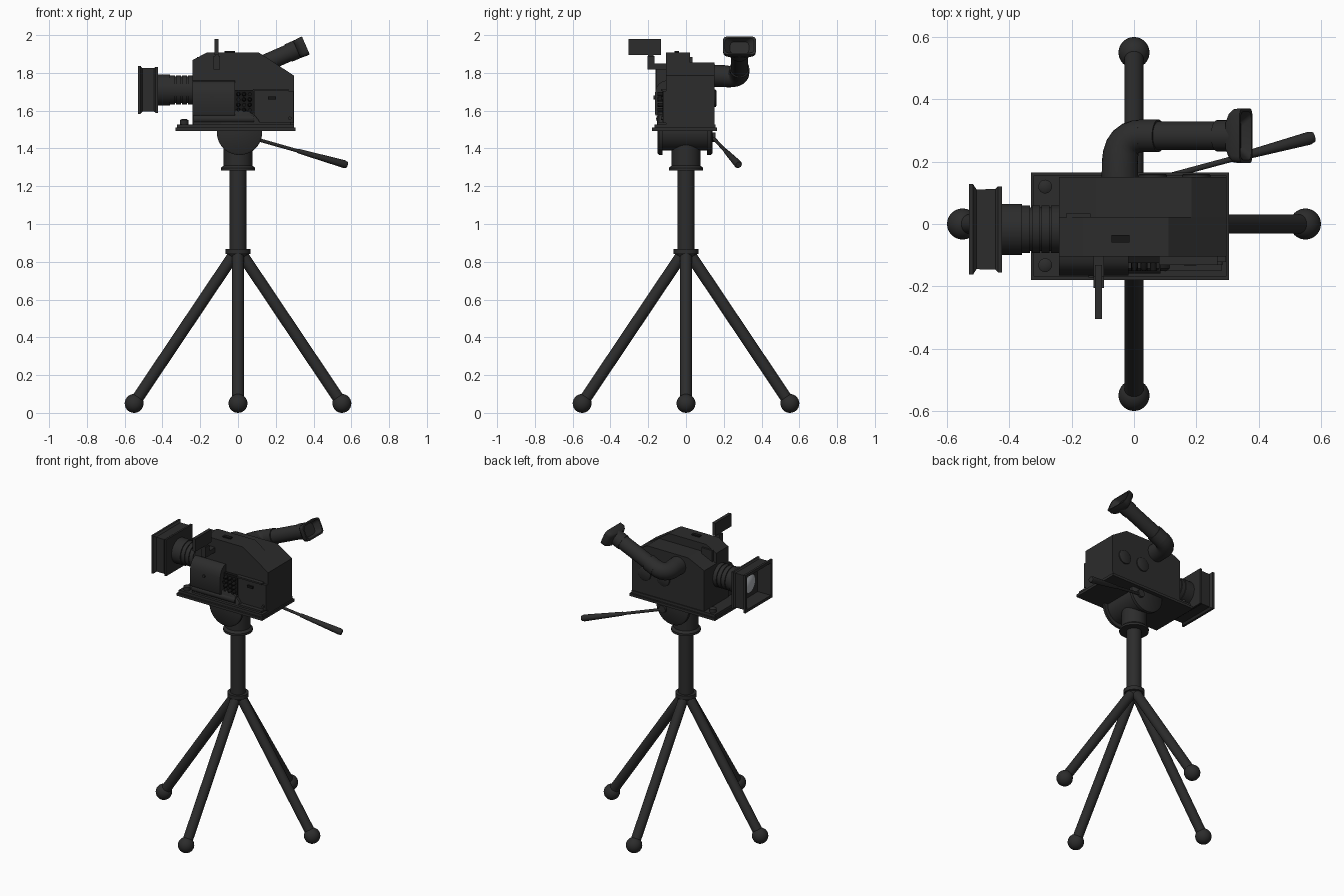
import bpy, bmesh, math
from mathutils import Vector

if "Cube" in bpy.data.objects:
    bpy.data.objects.remove(bpy.data.objects["Cube"])

dark = bpy.data.materials.new("dark_paint")
dark.diffuse_color = (0.025, 0.025, 0.025, 1)
dark.use_nodes = True
dark.node_tree.nodes["Principled BSDF"].inputs["Base Color"].default_value = dark.diffuse_color
black = bpy.data.materials.new("black_trim")
black.diffuse_color = (0.008, 0.008, 0.008, 1)
black.use_nodes = True
black.node_tree.nodes["Principled BSDF"].inputs["Base Color"].default_value = black.diffuse_color
glass = bpy.data.materials.new("lens_glass")
glass.diffuse_color = (0.45, 0.47, 0.5, 1)
glass.use_nodes = True
glass.node_tree.nodes["Principled BSDF"].inputs["Base Color"].default_value = glass.diffuse_color


def finish(name, bm, mat=dark, smooth=False, bevel=0):
    bmesh.ops.recalc_face_normals(bm, faces=bm.faces[:])
    me = bpy.data.meshes.new(name)
    bm.to_mesh(me)
    bm.free()
    ob = bpy.data.objects.new(name, me)
    bpy.context.collection.objects.link(ob)
    me.materials.append(mat)
    if bevel:
        m = ob.modifiers.new("bevel", 'BEVEL')
        m.width, m.segments = bevel, 2
    if smooth:
        bpy.ops.object.select_all(action='DESELECT')
        ob.select_set(True)
        bpy.context.view_layer.objects.active = ob
        bpy.ops.object.shade_smooth_by_angle(angle=math.radians(40))
    return ob


def loft(name, rings, cap_start=True, cap_end=True, **kw):
    """Skin a list of equal-length point rings."""
    bm = bmesh.new()
    vs = [[bm.verts.new(p) for p in r] for r in rings]
    n = len(vs[0])
    for a, b in zip(vs, vs[1:]):
        for i in range(n):
            bm.faces.new((a[i], a[(i + 1) % n], b[(i + 1) % n], b[i]))
    if cap_start:
        bm.faces.new(vs[0])
    if cap_end:
        bm.faces.new(vs[-1])
    return finish(name, bm, **kw)


def box(name, x, y, z, **kw):
    return loft(name, [[(u, y[0], z[0]), (u, y[1], z[0]), (u, y[1], z[1]), (u, y[0], z[1])] for u in x], **kw)


def prism(name, pts, axis, a, b, **kw):
    """Extrude a 2D profile along x (pts are y,z) or y (pts are x,z)."""
    place = (lambda p, t: (t, p[0], p[1])) if axis == 'x' else (lambda p, t: (p[0], t, p[1]))
    return loft(name, [[place(p, t) for p in pts] for t in (a, b)], **kw)


def lathe(name, start, direction, profile, n=24, **kw):
    """Turn (distance, radius) pairs about an axis."""
    d = Vector(direction).normalized()
    u = d.orthogonal().normalized()
    v = d.cross(u)
    rings = [[Vector(start) + d * t + (u * math.cos(k * math.tau / n) + v * math.sin(k * math.tau / n)) * r
              for k in range(n)] for t, r in profile]
    return loft(name, rings, smooth=True, **kw)


def rod(name, a, b, r, r2=None, **kw):
    d = Vector(b) - Vector(a)
    return lathe(name, a, d, [(0, r), (d.length, r2 or r)], **kw)


# Tripod legs with ball feet
for i, (sx, sy) in enumerate([(1, 0), (0, 1), (-1, 0), (0, -1)]):
    foot = (0.55 * sx, 0.55 * sy, 0.05)
    rod(f"leg_{i}", (0.01 * sx, 0.01 * sy, 0.855), foot, 0.031)
    bm = bmesh.new()
    bmesh.ops.create_uvsphere(bm, u_segments=24, v_segments=14, radius=0.05)
    bmesh.ops.translate(bm, verts=bm.verts, vec=foot)
    finish(f"foot_{i}", bm, smooth=True)

# Centre column and collars
lathe("column", (0, 0, 0), (0, 0, 1),
      [(0.825, 0.045), (0.84, 0.055), (0.842, 0.065), (0.868, 0.065), (0.868, 0.046), (1.283, 0.046),
       (1.283, 0.09), (1.297, 0.09), (1.31, 0.076), (1.46, 0.076)], n=32)

# Tilt head: drum between two discs
C = (0.008, -0.15, 1.485)
lathe("tilt_head", C, (0, 1, 0),
      [(0, 0.11), (0.008, 0.12), (0.025, 0.12), (0.025, 0.095), (0.262, 0.095), (0.262, 0.12),
       (0.282, 0.12), (0.29, 0.11)], n=40)

# Pan handle with thicker grip
lathe("pan_handle", (0.06, 0.14, 1.46), (0.52, 0.14, -0.148),
      [(0, 0.009), (0.27, 0.009), (0.28, 0.012), (0.54, 0.021), (0.555, 0.016)], n=16)
rod("handle_pivot", (0.07, 0.12, 1.46), (0.07, 0.155, 1.46), 0.025)

# Base plate
box("base_plate", (-0.33, 0.305), (-0.18, 0.165), (1.493, 1.51))
box("base_plate_upper", (-0.322, 0.297), (-0.168, 0.155), (1.51, 1.528))
for s in (1, -1):
    lathe(f"plate_knob_{s}", (-0.285, -0.006 + 0.126 * s, 1.52), (0, 0, 1),
          [(0, 0.022), (0.03, 0.022), (0.036, 0.012)])

# Camera body: tall near half, lower far half
prism("body_main", [(-0.24, 1.52), (0.297, 1.52), (0.297, 1.785), (0.11, 1.908), (-0.165, 1.908), (-0.24, 1.868)],
      'y', -0.105, 0.022)
prism("body_far_side", [(-0.24, 1.52), (0.297, 1.52), (0.297, 1.785), (0.185, 1.855), (-0.12, 1.855), (-0.24, 1.80)],
      'y', 0.022, 0.15)
box("top_button", (-0.072, -0.015), (-0.06, -0.036), (1.90, 1.916), mat=black)
box("top_ridge", (-0.218, -0.14), (0.02, 0.034), (1.78, 1.885))
for x in (0.06, 0.2):
    lathe(f"far_side_cap_{x}", (x, 0.145, 1.665), (0, 1, 0), [(0, 0.046), (0.012, 0.046), (0.016, 0.04)])

# Near side: rounded cover, rail tube and door panel
prism("side_cover", [(-0.1, 1.575), (-0.16, 1.575), (-0.165, 1.585), (-0.165, 1.69), (-0.158, 1.72),
                     (-0.143, 1.743), (-0.122, 1.757), (-0.1, 1.76)], 'x', -0.24, -0.017, smooth=True)
lathe("cover_screw", (-0.137, -0.16, 1.67), (0, -1, 0), [(0, 0.01), (0.012, 0.01)], n=12)
rod("side_rail_tube", (-0.235, -0.135, 1.557), (0.085, -0.135, 1.557), 0.023)
box("side_sill", (-0.235, 0.28), (-0.15, -0.1), (1.52, 1.54))
box("side_door", (0.085, 0.295), (-0.122, -0.1), (1.535, 1.705))
box("door_lip", (0.08, 0.268), (-0.132, -0.1), (1.705, 1.715))
box("door_latch", (0.16, 0.2), (-0.133, -0.118), (1.66, 1.675), mat=black)
lathe("door_screw", (0.275, -0.12, 1.56), (0, -1, 0), [(0, 0.009), (0.012, 0.009)], n=12)

# Connector cluster
box("connector_panel", (-0.017, 0.082), (-0.125, -0.1), (1.585, 1.71), mat=black)
for i in range(3):
    for j in range(4):
        x, z = 0.002 + 0.03 * i, 1.603 + 0.028 * j
        lathe(f"connector_{i}_{j}", (x, -0.12, z), (0, -1, 0),
              [(0, 0.011), (0.015 + 0.008 * ((i + j) % 3), 0.011), (0.03, 0.006)], n=10, mat=black)

# Side sight on its bracket
box("sight_arm", (-0.13, -0.096), (-0.205, -0.1), (1.818, 1.85))
box("sight_post", (-0.13, -0.096), (-0.205, -0.167), (1.818, 1.89))
box("sight_neck", (-0.122, -0.104), (-0.2, -0.172), (1.885, 1.91))
box("sight_plate", (-0.125, -0.103), (-0.305, -0.132), (1.895, 1.98))

# Lens barrel with ribs
LY, LZ = -0.017, 1.71
prof = [(0, 0.07)]
for k in range(4):
    t = 0.005 + k * 0.031
    prof += [(t, 0.07), (t, 0.077), (t + 0.026, 0.077), (t + 0.026, 0.07)]
prof += [(0.125, 0.082), (0.19, 0.082)]
lathe("lens_barrel", (-0.235, LY, LZ), (-1, 0, 0), prof, n=36)
lathe("lens_front", (-0.425, LY, LZ), (-1, 0, 0), [(0, 0.07), (0.03, 0.07), (0.036, 0.06)], n=32)
lathe("lens_glass", (-0.456, LY, LZ), (-1, 0, 0), [(0, 0.058), (0.008, 0.058), (0.016, 0.04), (0.02, 0.015)],
      n=32, mat=glass)


def rect(x, hy, hz):
    return [(x, LY + a * hy, LZ + b * hz) for a, b in ((-1, -1), (1, -1), (1, 1), (-1, 1))]


# Square lens hood, hollow at the front
loft("lens_hood", [rect(*r) for r in (
    (-0.424, 0.138, 0.122), (-0.436, 0.138, 0.122), (-0.445, 0.129, 0.115), (-0.505, 0.128, 0.115),
    (-0.512, 0.138, 0.122), (-0.516, 0.145, 0.127), (-0.53, 0.145, 0.127), (-0.53, 0.125, 0.108),
    (-0.45, 0.1, 0.095))])

# Eyepiece elbow: bend from the body side to the rising tube
A = math.radians(23.5)
axis = Vector((math.cos(A), 0, math.sin(A)))
p0, p1, p2 = Vector((-0.045, 0.13, 1.785)), Vector((-0.045, 0.283, 1.772)), Vector((0.03, 0.283, 1.802))
mid = Vector((-0.045, 0.2, 1.783))
path = [p0] + [(1 - t) ** 2 * mid + 2 * t * (1 - t) * p1 + t * t * p2 for t in [k / 6 for k in range(7)]]
rings = []
for i, p in enumerate(path):
    d = (path[min(i + 1, 7)] - path[max(i - 1, 0)]).normalized()
    if i == 7:
        d = axis
    v = (Vector((0, 0, 1)) - d * d.z).normalized()
    u = d.cross(v)
    r = 0.059 - 0.001 * i
    rings.append([p + (u * math.cos(k * math.tau / 24) + v * math.sin(k * math.tau / 24)) * r for k in range(24)])
loft("eyepiece_elbow", rings, smooth=True)
lathe("eyepiece_tube", p2 - axis * 0.012, axis,
      [(0, 0.052), (0.065, 0.052), (0.065, 0.046), (0.27, 0.046), (0.27, 0.05), (0.335, 0.05)], n=32)

# Flared, hollow eyecup
up = Vector((-math.sin(A), 0, math.cos(A)))
base = p2 + axis * 0.307


def cup(t, hy, hz, c=0.022):
    pts = []
    for a, b, ang in ((1, 1, 0), (-1, 1, 90), (-1, -1, 180), (1, -1, 270)):
        for k in range(4):
            w = math.radians(ang + k * 30)
            pts.append(base + axis * t + Vector((0, a * (hy - c) + c * math.cos(w), 0))
                       + up * (b * (hz - c) + c * math.sin(w)))
    return pts


loft("eyecup", [cup(*r) for r in ((0, 0.055, 0.046), (0.008, 0.072, 0.049), (0.024, 0.086, 0.052),
                                  (0.052, 0.088, 0.052), (0.052, 0.078, 0.043), (0.02, 0.05, 0.035))], smooth=True)
